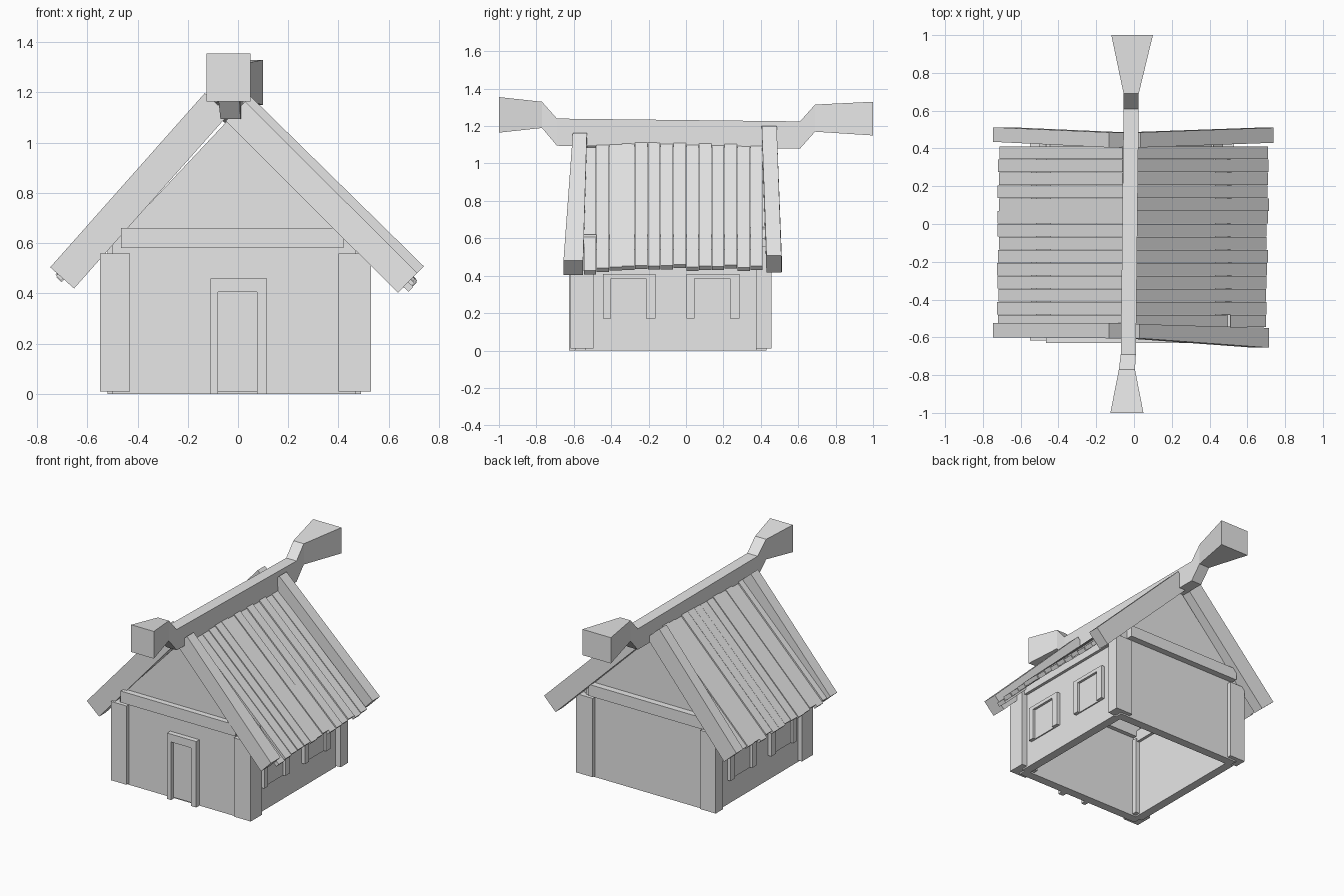
import bpy, bmesh, random
from mathutils import Vector

random.seed(4)
if "Cube" in bpy.data.objects:
    bpy.data.objects.remove(bpy.data.objects["Cube"], do_unlink=True)

GREY = (0.8, 0.8, 0.8, 1)
mat = bpy.data.materials.new("plain grey wood")
mat.use_nodes = True
mat.diffuse_color = GREY
mat.node_tree.nodes["Principled BSDF"].inputs["Base Color"].default_value = GREY


def loft(name, rings):
    """Solid through matching rings of points, capped at both ends."""
    bm = bmesh.new()
    rows = [[bm.verts.new(p) for p in ring] for ring in rings]
    n = len(rows[0])
    for a, b in zip(rows, rows[1:]):
        for i in range(n):
            j = (i + 1) % n
            bm.faces.new((a[i], a[j], b[j], b[i]))
    bm.faces.new(rows[0])
    bm.faces.new(rows[-1])
    bmesh.ops.recalc_face_normals(bm, faces=bm.faces)
    mesh = bpy.data.meshes.new(name)
    bm.to_mesh(mesh)
    bm.free()
    mesh.materials.append(mat)
    obj = bpy.data.objects.new(name, mesh)
    bpy.context.collection.objects.link(obj)
    return obj


def rect(x0, x1, y, z0, z1):
    return [(x0, y, z0), (x1, y, z0), (x1, y, z1), (x0, y, z1)]


def box(name, x0, x1, y0, y1, z0, z1):
    return loft(name, [rect(x0, x1, y0, z0, z1), rect(x0, x1, y1, z0, z1)])


def board(name, top, low, depth, y_top, y_low):
    """Sloping board between two (x, z) centres; y spans given at each end."""
    t, l = Vector(top), Vector(low)
    d = (l - t).normalized()
    n = Vector((-d.y, d.x)) * depth / 2
    rings = []
    for c, (ya, yb) in ((t, y_top), (l, y_low)):
        p, q = c + n, c - n
        rings.append([(p.x, ya, p.y), (p.x, yb, p.y), (q.x, yb, q.y), (q.x, ya, q.y)])
    return loft(name, rings)


# Gable walls, tie beams
gable = [(-0.50, 0), (0.47, 0), (0.47, 0.60), (-0.03, 1.10), (-0.50, 0.60)]
for side, y0, y1 in (("front", -0.59, -0.53), ("back", 0.37, 0.43)):
    loft(side + "_gable_wall", [[(x, y, z) for x, z in gable] for y in (y0, y1)])
box("front_tie_beam", -0.465, 0.42, -0.63, -0.50, 0.58, 0.66)
box("back_tie_beam", -0.465, 0.42, 0.34, 0.475, 0.58, 0.66)

# Side walls, wall plates and corner posts
for side, x0, x1, p0, p1 in (("left", 0.43, 0.49, 0.40, 0.53),
                             ("right", -0.52, -0.46, -0.55, -0.43)):
    box(side + "_wall", x0, x1, -0.54, 0.38, 0, 0.58)
    box(side + "_wall_plate", x0, x1 + 0.02, -0.56, 0.41, 0.54, 0.62)
    box("front_" + side + "_post", p0, p1, -0.617, -0.494, 0.01, 0.56)
    box("back_" + side + "_post", p0, p1, 0.375, 0.458, 0.01, 0.56)

# Door with a three-piece frame
box("door_left_jamb", 0.075, 0.115, -0.625, -0.57, 0, 0.46)
box("door_right_jamb", -0.11, -0.08, -0.625, -0.57, 0, 0.46)
box("door_lintel", -0.08, 0.075, -0.625, -0.57, 0.405, 0.46)
box("door", -0.08, 0.075, -0.60, -0.57, 0.01, 0.405)

# Windows on both sides
for side, wall, out in (("left", 0.49, 1), ("right", -0.52, -1)):
    for place, y0, y1 in (("front", -0.445, -0.163), ("back", 0.003, 0.286)):
        name = side + "_" + place + "_window"
        fx = sorted((wall - 0.01 * out, wall + 0.025 * out))
        px = sorted((wall - 0.01 * out, wall + 0.008 * out))
        box(name + "_front_jamb", *fx, y0, y0 + 0.043, 0.17, 0.41)
        box(name + "_back_jamb", *fx, y1 - 0.05, y1, 0.17, 0.41)
        box(name + "_lintel", *fx, y0 + 0.043, y1 - 0.05, 0.385, 0.41)
        box(name + "_pane", *px, y0 + 0.043, y1 - 0.05, 0.17, 0.385)

# Roof planks, slightly uneven
for i in range(14):
    y1 = 0.41 - 0.0685 * i
    y0 = y1 - 0.066
    t = i / 13
    for side, top, low in (("left", (0.0, 1.10), (0.705 - 0.015 * t, 0.44)),
                           ("right", (-0.05, 1.13), (-0.705 - 0.01 * t, 0.465))):
        lift = random.uniform(-0.008, 0.008)
        if side == "left" and i == 13:
            lift = -0.025
        grow = random.uniform(-0.006, 0.006)
        s = 1 if side == "left" else -1
        board(f"{side}_roof_plank_{i + 1}", (top[0], top[1] + lift),
              (low[0] + s * grow, low[1] + lift - grow), 0.028,
              (y0, y1), (y0, y1))

# Barge boards at the gable ends
board("front_right_barge_board", (-0.085, 1.155), (-0.70, 0.462), 0.127,
      (-0.605, -0.525), (-0.60, -0.525))
board("front_left_barge_board", (-0.01, 1.125), (0.675, 0.442), 0.11,
      (-0.605, -0.53), (-0.655, -0.55))
board("back_left_barge_board", (-0.01, 1.155), (0.695, 0.463), 0.127,
      (0.405, 0.485), (0.43, 0.51))
board("back_right_barge_board", (-0.085, 1.155), (-0.70, 0.462), 0.127,
      (0.405, 0.485), (0.435, 0.512))

# Ridge beam with raised flaring ends: y, x range, z range
ridge = [(-1, -0.125, 0.05, 1.165, 1.355),
         (-0.77, -0.08, 0.005, 1.19, 1.33),
         (-0.69, -0.07, 0.01, 1.095, 1.24),
         (0.61, -0.055, 0.025, 1.08, 1.225),
         (0.69, -0.055, 0.025, 1.17, 1.315),
         (1, -0.12, 0.10, 1.15, 1.33)]
loft("ridge_beam", [rect(x0, x1, y, z0, z1) for y, x0, x1, z0, z1 in ridge])
